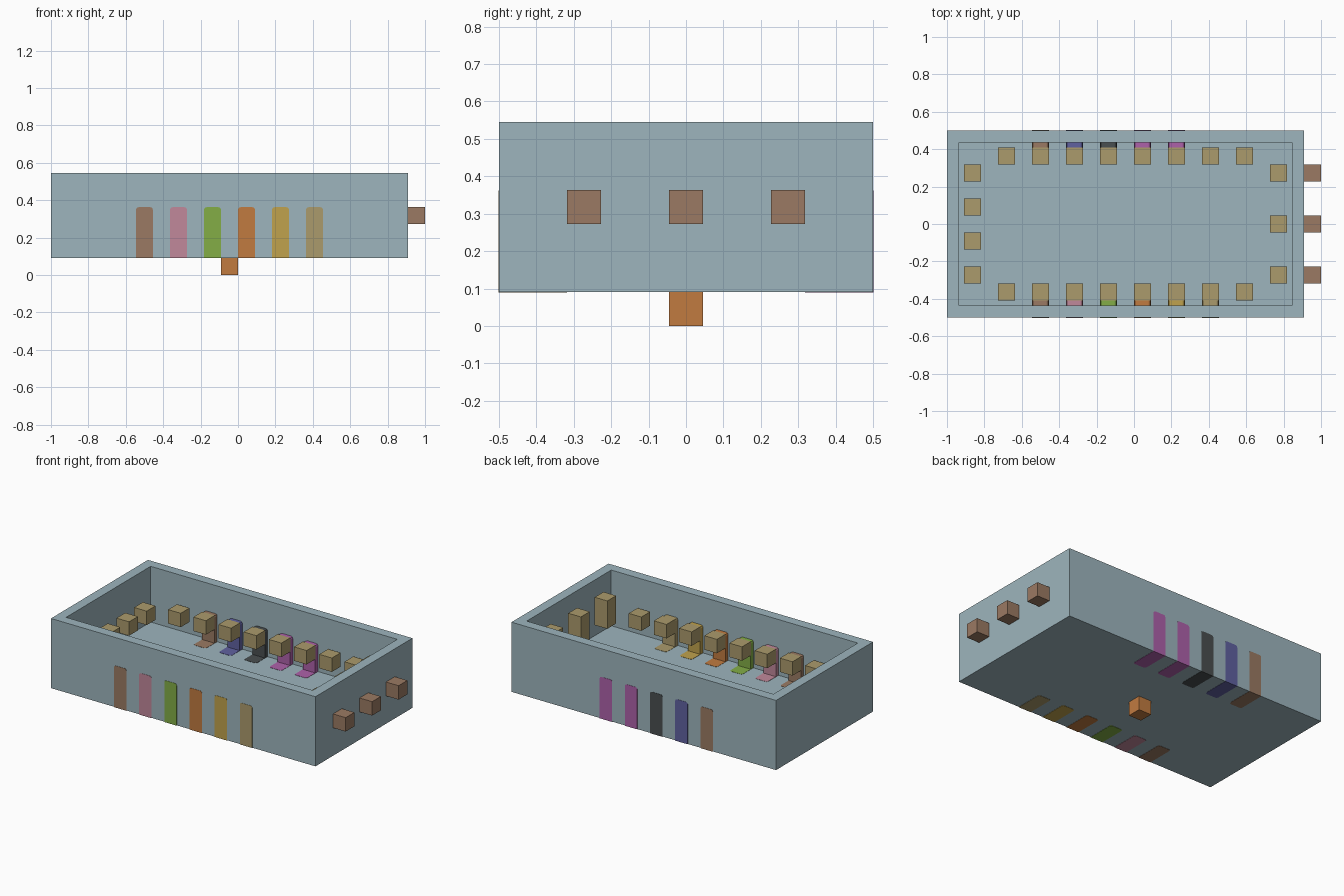
import bpy, bmesh
from mathutils import Vector

U = 1 / 11          # one module: wall thickness and cube size
EPS = 0.0015        # how far inlays stand proud of the surface

if "Cube" in bpy.data.objects:
    bpy.data.objects.remove(bpy.data.objects["Cube"])


def linear(c):
    c /= 255
    return c / 12.92 if c <= 0.04045 else ((c + 0.055) / 1.055) ** 2.4


def material(name, r, g, b):
    m = bpy.data.materials.new(name)
    m.use_nodes = True
    col = (linear(r), linear(g), linear(b), 1)
    m.diffuse_color = col
    m.node_tree.nodes["Principled BSDF"].inputs["Base Color"].default_value = col
    return m


blue_grey = material("blue_grey", 157, 181, 189)
brown = material("brown", 155, 122, 99)
pink = material("pink", 193, 136, 155)
green = material("green", 131, 174, 70)
orange = material("orange", 193, 123, 64)
yellow = material("yellow", 192, 162, 77)
tan = material("tan", 171, 155, 108)
blue = material("blue", 96, 97, 160)
charcoal = material("charcoal", 73, 78, 80)
magenta = material("magenta", 174, 97, 170)


def finish(bm, name, mat):
    bmesh.ops.recalc_face_normals(bm, faces=bm.faces)
    mesh = bpy.data.meshes.new(name)
    bm.to_mesh(mesh)
    bm.free()
    mesh.materials.append(mat)
    ob = bpy.data.objects.new(name, mesh)
    bpy.context.collection.objects.link(ob)
    return ob


def box_mesh(lo, hi):
    bm = bmesh.new()
    lo, hi = Vector(lo), Vector(hi)
    bmesh.ops.create_cube(bm, size=1)
    bmesh.ops.scale(bm, vec=hi - lo, verts=bm.verts)
    bmesh.ops.translate(bm, vec=(lo + hi) / 2, verts=bm.verts)
    return bm


def block(name, x, y, z0, z1, mat):
    h = U / 2
    return finish(box_mesh((x - h, y - h, z0), (x + h, y + h, z1)), name, mat)


# Open tray: solid box with its top face inset and pushed down to the floor
X0, X1, Y1 = -1, 1 - U, 0.5
Z0, Z1 = U, 6 * U
bm = box_mesh((X0, -Y1, Z0), (X1, Y1, Z1))
top = max(bm.faces, key=lambda f: f.calc_center_median().z)
bmesh.ops.inset_region(bm, faces=[top], thickness=U)
floor = bmesh.ops.extrude_discrete_faces(bm, faces=[top])["faces"][0]
bmesh.ops.translate(bm, vec=(0, 0, -4 * U), verts=floor.verts)
finish(bm, "tray", blue_grey)

# Inner cubes along the front and back walls
for i in range(8):
    for side, label in ((-1, "front"), (1, "back")):
        block(f"{label}_inner_cube_{i + 1}", X0 + (3.5 + 2 * i) * U, side * 4 * U,
              3 * U, 4 * U, tan)

# Inner cubes on the right end wall
for i in range(4):
    block(f"right_inner_cube_{i + 1}", X0 + 1.5 * U, (2 * i - 3) * U, 3 * U, 4 * U, tan)

# Taller inner blocks and outer cubes on the left end wall
for i in range(3):
    y = (i - 1) * 3 * U
    block(f"left_inner_block_{i + 1}", X1 - 1.5 * U, y, 3 * U, 5 * U, tan)
    block(f"left_outer_cube_{i + 1}", X1 + U / 2, y, 3 * U, 4 * U, brown)

# Single cube under the tray
block("bottom_cube", -U / 2, 0, 0, U, orange)


def inlay(name, x, side, mat):
    """L-shaped strip set through the wall and floor, with softened corners."""
    outer, inner, tip = Y1 + EPS, Y1 - U - EPS, Y1 - 2 * U
    low, step, high = Z0 - EPS, 2 * U + EPS, 4 * U - EPS
    profile = [(outer, low), (outer, high), (inner, high),
               (inner, step), (tip, step), (tip, low)]
    w = U / 2 - EPS / 2
    bm = bmesh.new()
    face = bm.faces.new([bm.verts.new((x - w, side * y, z)) for y, z in profile])
    ext = bmesh.ops.extrude_face_region(bm, geom=[face])["geom"]
    bmesh.ops.translate(bm, vec=(2 * w, 0, 0),
                        verts=[v for v in ext if isinstance(v, bmesh.types.BMVert)])

    def is_corner(e):
        a, b = e.verts[0].co, e.verts[1].co
        if abs(a.x - b.x) > 1e-5:
            return False
        at_top = min(a.z, b.z) > high - 1e-5
        at_tip = max(abs(a.y), abs(b.y)) < tip + 1e-5
        return at_top or at_tip

    bmesh.ops.bevel(bm, geom=[e for e in bm.edges if is_corner(e)], offset=0.012,
                    segments=2, profile=0.5, affect='EDGES')
    finish(bm, name, mat)


# Coloured strips on the front and back walls
front_colours = [brown, pink, green, orange, yellow, tan]
back_colours = [brown, blue, charcoal, magenta, magenta]
for label, side, colours in (("front", -1, front_colours), ("back", 1, back_colours)):
    for i, mat in enumerate(colours):
        inlay(f"{label}_strip_{i + 1}", X0 + (5.5 + 2 * i) * U, side, mat)
